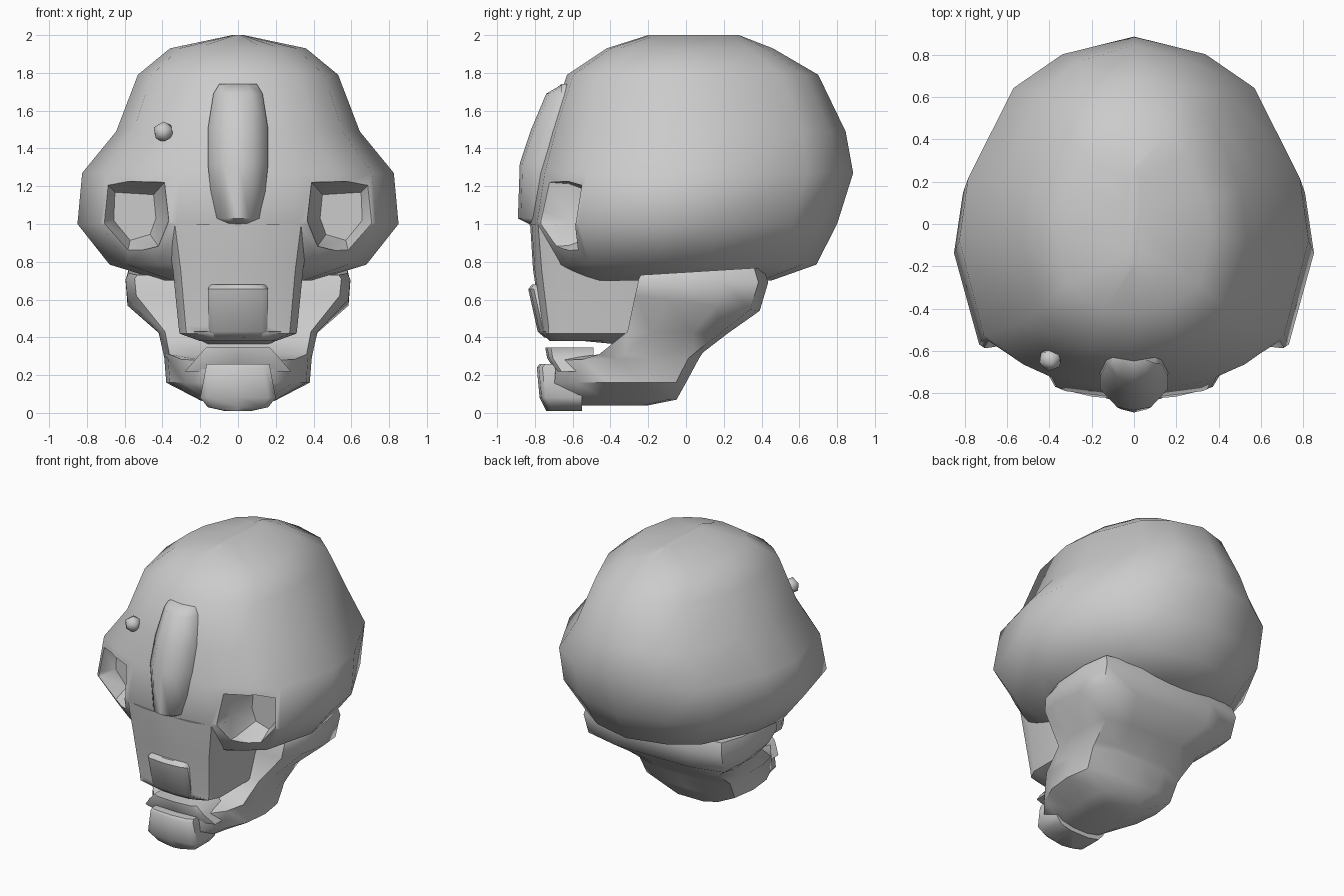
import bpy, bmesh
from math import radians

if "Cube" in bpy.data.objects:
    bpy.data.objects.remove(bpy.data.objects["Cube"])


def make(name, bm):
    bmesh.ops.recalc_face_normals(bm, faces=bm.faces)
    me = bpy.data.meshes.new(name)
    bm.to_mesh(me)
    bm.free()
    ob = bpy.data.objects.new(name, me)
    bpy.context.collection.objects.link(ob)
    return ob


def loft(name, rings):
    """Skin a list of equal-length point rings and cap both ends."""
    bm = bmesh.new()
    vs = [[bm.verts.new(p) for p in r] for r in rings]
    n = len(vs[0])
    for a, b in zip(vs, vs[1:]):
        for i in range(n):
            j = (i + 1) % n
            bm.faces.new((a[i], a[j], b[j], b[i]))
    bm.faces.new(vs[0])
    bm.faces.new(vs[-1])
    return make(name, bm)


def ring(half, z, w, yf, yb, zb=None):
    """Mirrored outline at height z, scaled to width w and from yf to yb (back height zb)."""
    zb = z if zb is None else zb
    pts = half + [(-x, t) for x, t in half[-2:0:-1]]
    return [(x * w, yf + (yb - yf) * (t + 1) / 2, z + (zb - z) * (t + 1) / 2)
            for x, t in pts]


def smooth(ob, angle=50):
    bpy.ops.object.select_all(action='DESELECT')
    ob.select_set(True)
    bpy.context.view_layer.objects.active = ob
    bpy.ops.object.shade_smooth_by_angle(angle=radians(angle))


# Cranium: stacked rings sharing one egg-shaped outline
EGG = [(0, -1), (.38, -.95), (.63, -.84), (.86, -.68), (1, -.15),
       (.95, .2), (.69, .71), (.41, .9), (0, 1)]
levels = [(.70, .40, -.62, .45), (.785, .68, -.74, .69), (1.0, .85, -.83, .80),
          (1.27, .825, -.79, .885), (1.49, .645, -.73, .845),
          (1.79, .53, -.63, .70), (1.93, .36, -.42, .46), (2.0, .03, -.2, .28)]
cranium = loft("cranium", [ring(EGG, *l) for l in levels])

# Eye sockets: tapered cutters, one per side
SOCKET = [(.39, 1.22), (.72, 1.24), (.73, 1.0), (.59, .83), (.42, .88), (.37, 1.02)]
cx, cz = .54, 1.05
for side in (-1, 1):
    rings = [[(side * (cx + (x - cx) * s), y, cz + (z - cz) * s) for x, z in SOCKET]
             for y, s in ((-1.0, 1.12), (-.62, .96), (-.46, .62))]
    cut = loft("socket_cutter", rings)
    cut.hide_render = True
    mod = cranium.modifiers.new("socket", 'BOOLEAN')
    mod.operation = 'DIFFERENCE'
    mod.solver = 'EXACT'
    mod.object = cut
    bpy.context.view_layer.objects.active = cranium
    bpy.ops.object.modifier_apply(modifier=mod.name)
    bpy.data.objects.remove(cut)
smooth(cranium)

# Nose ridge: trapezoid sections running down the face
nose = [(1.74, .05, .10, -.655), (1.69, .07, .13, -.74), (1.5, .08, .16, -.82),
        (1.32, .08, .16, -.88), (1.03, .06, .13, -.89), (1.0, .05, .12, -.83)]
smooth(loft("nose_ridge", [[(-b, -.62, z), (-b, min(y + .1, -.66), z), (-a, y + .015, z),
                            (0, y, z), (a, y + .015, z), (b, min(y + .1, -.66), z),
                            (b, -.62, z)] for z, a, b, y in nose]), 60)

# Upper jaw
MUZZLE = [(0, -1), (.5, -.97), (.88, -.84), (1, -.5), (1, 1), (0, 1)]
smooth(loft("upper_jaw", [ring(MUZZLE, *l) for l in (
    (1.0, .38, -.825, -.3), (.76, .345, -.81, -.24), (.46, .315, -.765, -.30),
    (.42, .31, -.765, -.31), (.38, .2, -.72, -.33))]))


def plate(name, rows, back):
    """Curved plate from (z, half width, front y) rows."""
    return loft(name, [[(-w, back, z), (-w, y + .03, z), (-w * .8, y + .01, z), (0, y, z),
                        (w * .8, y + .01, z), (w, y + .03, z), (w, back, z)]
                       for z, w, y in rows])


# Tooth plates and palate
smooth(plate("upper_teeth", [(.68, .145, -.815), (.655, .16, -.835), (.43, .155, -.785),
                             (.40, .15, -.75)], -.66))
smooth(loft("palate", [ring(MUZZLE, *l) for l in (
    (.43, .29, -.77, -.31, .43), (.40, .16, -.75, -.33, .36))]))
smooth(plate("lower_teeth", [(.22, .28, -.69), (.29, .22, -.735), (.345, .17, -.745)], -.49))
smooth(plate("chin_plate", [(.26, .165, -.775), (.24, .17, -.79), (.08, .20, -.775),
                            (.03, .16, -.75), (.01, .07, -.74)], -.55))

# Lower jaw: rings shrinking and sliding forward toward the chin
JAW = [(0, -1), (.5, -.96), (.76, -.62), (.95, -.15), (1, .35), (.93, .85), (.5, 1), (0, 1)]
RAMUS = [(0, -1), (.6, -1), (.92, -1), (1, -.5), (1, .3), (.93, .85), (.5, 1), (0, 1)]
smooth(loft("lower_jaw", [
    ring(RAMUS, .73, .58, -.24, .41, .77), ring(RAMUS, .71, .595, -.25, .435, .69),
    ring(RAMUS, .62, .585, -.27, .39, .54), ring(RAMUS, .43, .42, -.31, .22, .42),
    ring(RAMUS, .31, .395, -.46, .09, .32), ring(JAW, .28, .39, -.70, .07, .29),
    ring(JAW, .16, .38, -.71, -.0, .16), ring(JAW, .06, .20, -.68, -.05, .07),
    ring(JAW, .04, .12, -.55, -.2, .04)]))

# Small lump on the forehead
bm = bmesh.new()
bmesh.ops.create_icosphere(bm, subdivisions=1, radius=.058)
lump = make("forehead_lump", bm)
lump.location = (-.395, -.64, 1.488)
lump.rotation_euler = (.3, .2, -.5)
smooth(lump, 60)
